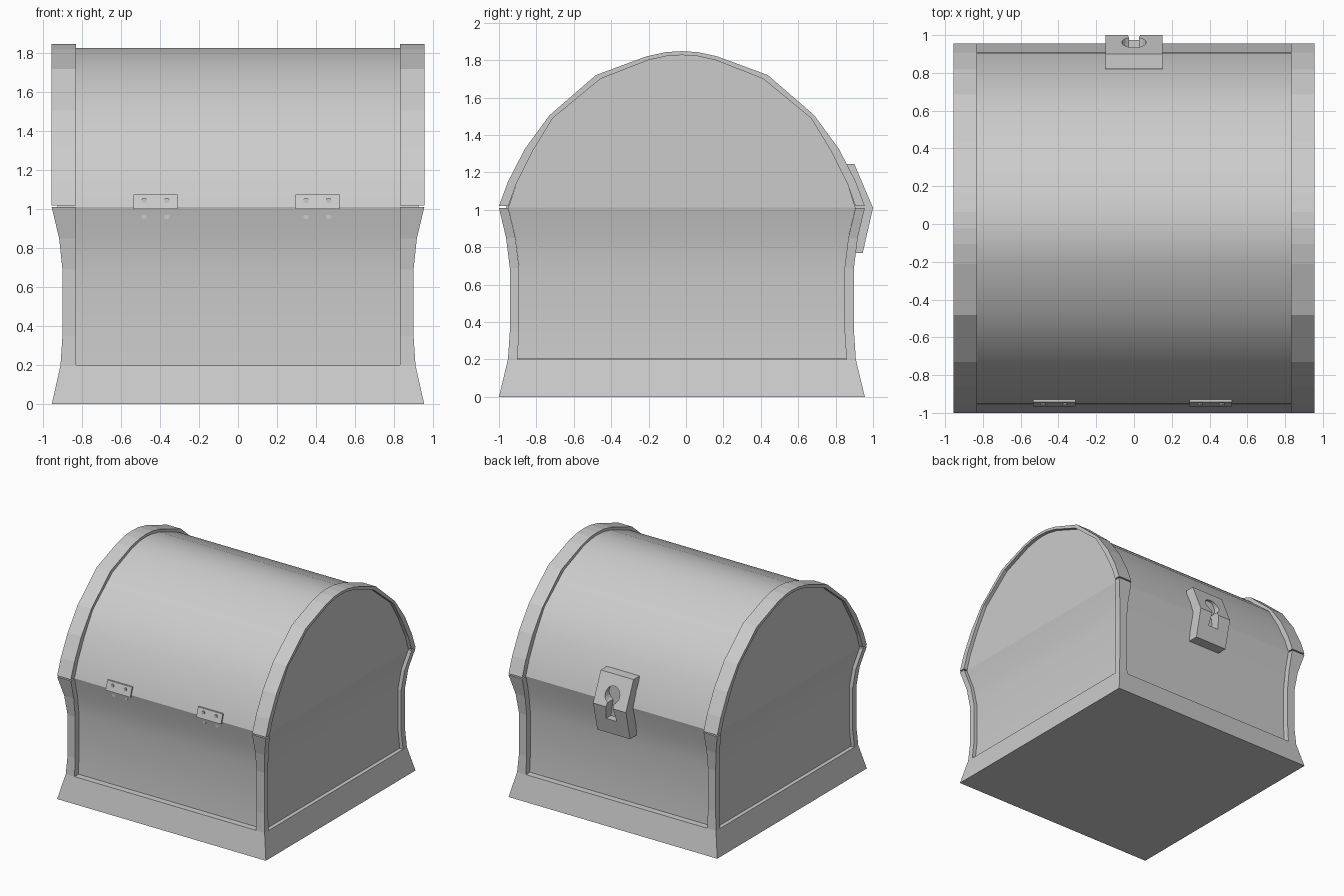
import bpy, bmesh, math
from mathutils import Vector

if "Cube" in bpy.data.objects:
    bpy.data.objects.remove(bpy.data.objects["Cube"])

CY = -0.022  # centre of the box in y
# Flared wall: z, half width in x, half depth in y
WALL = [(0, .955, .978), (.2, .91, .93), (.35, .90, .92),
        (.69, .90, .92), (.85, .917, .94), (1.01, .955, .978)]
# Lid arches (half): distance from centre, z
OUTER = [(.978, 1.02), (.93, 1.15), (.84, 1.325), (.708, 1.505), (.46, 1.72),
         (.19, 1.82), (.085, 1.843), (0, 1.848)]
INNER = [(.928, 1.012), (.885, 1.14), (.80, 1.31), (.69, 1.49), (.435, 1.70),
         (.18, 1.80), (.08, 1.822), (0, 1.827)]


def loft(name, rings, smooth=False):
    """Closed solid skinned over a list of equal-length rings."""
    bm = bmesh.new()
    vs = [[bm.verts.new(p) for p in r] for r in rings]
    n = len(rings[0])
    for a, b in zip(vs, vs[1:]):
        for i in range(n):
            j = (i + 1) % n
            bm.faces.new((a[i], a[j], b[j], b[i]))
    bm.faces.new(vs[0][::-1])
    bm.faces.new(vs[-1])
    bmesh.ops.recalc_face_normals(bm, faces=bm.faces)
    me = bpy.data.meshes.new(name)
    bm.to_mesh(me)
    bm.free()
    if smooth:
        me.polygons.foreach_set("use_smooth", [True] * len(me.polygons))
        me.set_sharp_from_angle(angle=math.radians(35))
    ob = bpy.data.objects.new(name, me)
    bpy.context.collection.objects.link(ob)
    return ob


def rect(x0, x1, y0, y1, z):
    return [(x0, y0, z), (x1, y0, z), (x1, y1, z), (x0, y1, z)]


def prism_x(name, yz, x0, x1, smooth=False):
    return loft(name, [[(x, y, z) for y, z in yz] for x in (x0, x1)], smooth)


def arch(half):
    return [(CY - d, z) for d, z in half] + [(CY + d, z) for d, z in half[-2::-1]]


# Base: plinth, recessed body and four corner posts
loft("plinth", [rect(-x, x, CY - y, CY + y, z) for z, x, y in WALL[:2]])
loft("base_body", [rect(-x + .03, x - .03, CY - y + .05, CY + y - .05, z + .002)
                   for z, x, y in WALL[1:]], True)
for sx in (-1, 1):
    for sy in (-1, 1):
        loft("corner_post", [rect(sx * .83, sx * x, CY + sy * (y - .05), CY + sy * y, z)
                             for z, x, y in WALL[1:]])

# Lid: smooth vault with a faceted band at each end
prism_x("lid_body", arch(INNER), -.925, .925, True)
inner = [(d, max(z, 1.02)) for d, z in INNER]
for sx in (-1, 1):
    prism_x("lid_band", arch(OUTER) + arch(inner)[::-1], sx * .83, sx * .955)

# Lock plate with a cut keyhole
lock = prism_x("lock_plate", [(.82, 1.245), (.90, 1.245), (1.0, 1.01), (.945, .77),
                              (.84, .77), (.88, 1.01)], -.15, .15)
arc = [math.radians(-65 + i * 310 / 16) for i in range(17)]
hole = [(.065 * math.cos(a), 1.10 + .065 * math.sin(a)) for a in arc]
hole += [(-.048, .90), (.048, .90)]
cutter = loft("keyhole_cutter", [[(x, y, z) for x, z in hole] for y in (.912, 1.1)])
cutter.hide_render = True
cutter.hide_set(True)
cut = lock.modifiers.new("keyhole", 'BOOLEAN')
cut.operation = 'DIFFERENCE'
cut.solver = 'EXACT'
cut.object = cutter


def screw(x, y, z):
    rings = [[(x + .014 * math.cos(a), yy, z + .014 * math.sin(a))
              for a in (i * math.tau / 10 for i in range(10))] for yy in (y, y + .03)]
    loft("hinge_screw", rings)


# Hinges on the front seam
for cx in (-.423, .407):
    prism_x("hinge_leaf", [(-.966, 1.0), (-.942, 1.075), (-.915, 1.075), (-.93, 1.0)],
            cx - .113, cx + .113)
    for dx in (-.058, .058):
        screw(cx + dx, -.958, 1.045)
        screw(cx + dx, -.940, .962)
